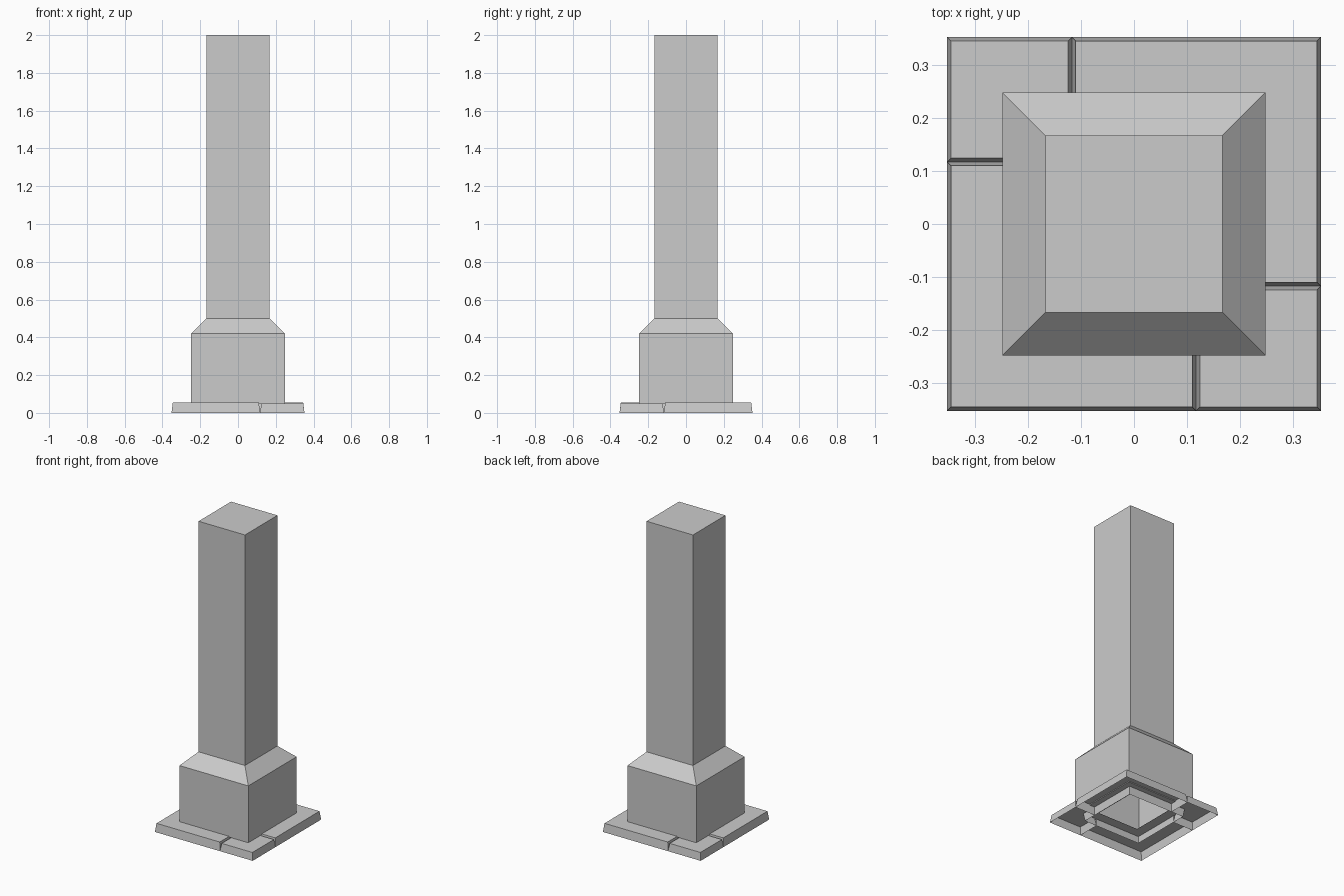
import bpy
from mathutils import Vector

if "Cube" in bpy.data.objects:
    bpy.data.objects.remove(bpy.data.objects["Cube"])


def add_mesh(name, verts, faces):
    mesh = bpy.data.meshes.new(name)
    mesh.from_pydata(verts, [], faces)
    mesh.update()
    obj = bpy.data.objects.new(name, mesh)
    bpy.context.collection.objects.link(obj)
    return obj


def square_stack(name, profile, cap_top=False):
    """Skin a stack of squares given as (half width, z)."""
    verts, faces = [], []
    for h, z in profile:
        verts += [(-h, -h, z), (h, -h, z), (h, h, z), (-h, h, z)]
    for k in range(len(profile) - 1):
        for i in range(4):
            j = (i + 1) % 4
            faces.append((4 * k + i, 4 * k + j, 4 * k + 4 + j, 4 * k + 4 + i))
    if cap_top:
        n = len(verts)
        faces.append((n - 4, n - 3, n - 2, n - 1))
    return add_mesh(name, verts, faces)


def slab(name, outline, height, taper=0.007):
    """Open-bottomed slab with sloped sides from a counter-clockwise outline."""
    pts = [Vector(p) for p in outline]
    n = len(pts)
    verts = [(p.x, p.y, 0) for p in pts]
    for i, p in enumerate(pts):
        d1 = (p - pts[i - 1]).normalized()
        d2 = (pts[(i + 1) % n] - p).normalized()
        q = p + taper * Vector((-d1.y - d2.y, d1.x + d2.x))
        verts.append((q.x, q.y, height))
    faces = [(i, (i + 1) % n, n + (i + 1) % n, n + i) for i in range(n)]
    # top as two quads, split at the inner corner of the L
    faces += [(n, n + 1, n + 4, n + 5), (n + 1, n + 2, n + 3, n + 4)]
    return add_mesh(name, verts, faces)


# Shaft and flared pedestal block (hollow, with a rim underneath)
square_stack("column_shaft", [(0.167, 0.5), (0.167, 2.0)], cap_top=True)
square_stack("pedestal_block",
             [(0.147, 0.05), (0.248, 0.05), (0.248, 0.42), (0.167, 0.5)])

# Ring of paving slabs: two small corners, two large corners
a, b, r = 0.117, 0.352, 0.205   # joint position, outer edge, inner edge
small = [(a, -b), (b, -b), (b, -a), (r, -a), (r, -r), (a, -r)]
large = [(b, -a), (b, b), (-a, b), (-a, r), (r, r), (r, -a)]
for side, s in (("right", 1), ("left", -1)):
    slab("small_corner_slab_" + side, [(s * x, s * y) for x, y in small], 0.05)
    slab("large_corner_slab_" + side, [(s * x, s * y) for x, y in large], 0.055)
